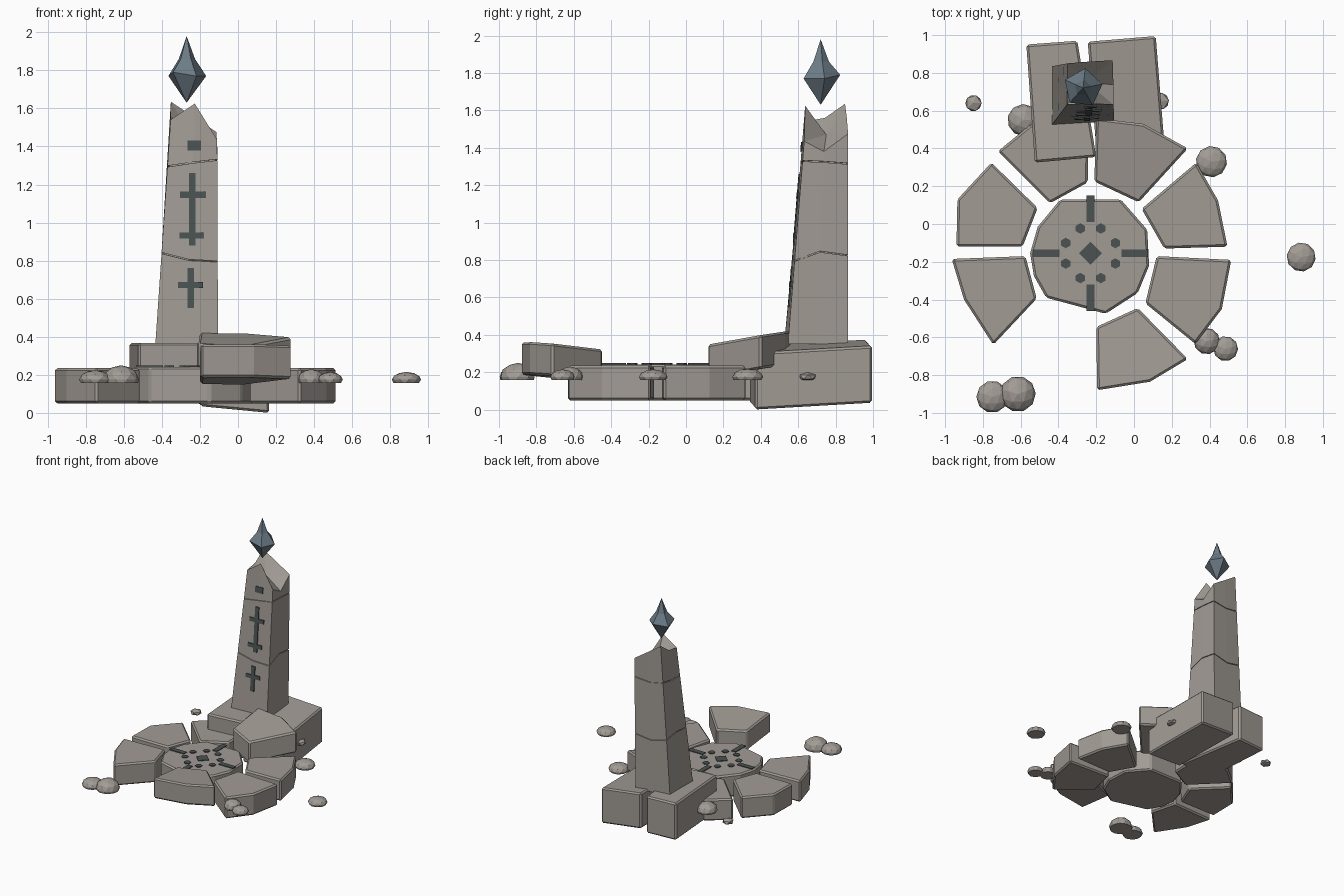
import bpy, bmesh, math
from mathutils import Vector

cube = bpy.data.objects.get("Cube")
if cube:
    bpy.data.objects.remove(cube)


def material(name, rgb):
    m = bpy.data.materials.new(name)
    m.use_nodes = True
    m.diffuse_color = (*rgb, 1)
    m.node_tree.nodes["Principled BSDF"].inputs["Base Color"].default_value = (*rgb, 1)
    return m


STONE = material("warm grey stone", (0.36, 0.33, 0.30))
RUNE = material("dark slate rune", (0.07, 0.085, 0.085))
CRYSTAL = material("blue grey crystal", (0.15, 0.20, 0.24))


def finish(name, bm, mat, bevel=0):
    bmesh.ops.recalc_face_normals(bm, faces=bm.faces)
    me = bpy.data.meshes.new(name)
    bm.to_mesh(me)
    bm.free()
    me.materials.append(mat)
    ob = bpy.data.objects.new(name, me)
    bpy.context.collection.objects.link(ob)
    if bevel:
        mod = ob.modifiers.new("worn edges", "BEVEL")
        mod.width = bevel
        mod.segments = 1
    return ob


def loft(name, rings, mat, bevel=0, apex=None):
    """Skin a stack of equal-length rings; apex points replace flat caps."""
    bm = bmesh.new()
    vs = [[bm.verts.new(p) for p in r] for r in rings]
    n = len(vs[0])
    for a, b in zip(vs, vs[1:]):
        for i in range(n):
            j = (i + 1) % n
            bm.faces.new((a[i], a[j], b[j], b[i]))
    for ring, tip in zip((vs[0], vs[-1]), apex or (None, None)):
        if tip is None:
            bm.faces.new(ring)
        else:
            t = bm.verts.new(tip)
            for i in range(n):
                bm.faces.new((ring[i], ring[(i + 1) % n], t))
    return finish(name, bm, mat, bevel)


def slab(name, pts, bottom, top, tilt=(0, 0), mat=STONE, bevel=0.012):
    """Prism over an outline; tilt is the height slope in x and y about its middle."""
    cx = sum(p[0] for p in pts) / len(pts)
    cy = sum(p[1] for p in pts) / len(pts)
    rings = [[(x, y, z + tilt[0] * (x - cx) + tilt[1] * (y - cy)) for x, y in pts]
             for z in (bottom, top)]
    return loft(name, rings, mat, bevel)


def ngon(cx, cy, r, n, turn=0):
    return [(cx + r * math.cos(turn + math.tau * i / n),
             cy + r * math.sin(turn + math.tau * i / n)) for i in range(n)]


# Round platform and its ring of slabs
slab("platform_centre", [(-.39, .13), (-.07, .13), (.07, -.03), (.08, -.22), (.02, -.365),
     (-.15, -.475), (-.465, -.39), (-.53, -.275), (-.55, -.155), (-.51, -.015)], .05, .242)
slab("ring_slab_right_back", [(-.755, .325), (-.51, .085), (-.59, -.12), (-.94, -.12),
     (-.935, .13)], .05, .235)
slab("ring_slab_right_front", [(-.965, -.185), (-.575, -.17), (-.515, -.395), (-.745, -.64),
     (-.9, -.4)], .05, .235)
slab("ring_slab_left_back", [(.33, .325), (.04, .08), (.16, -.13), (.495, -.12),
     (.445, .125)], .05, .235)
slab("ring_slab_left_front", [(.12, -.17), (.515, -.19), (.465, -.45), (.325, -.635),
     (.06, -.42)], .05, .235)
slab("ring_slab_back", [(-.72, .385), (-.55, .525), (-.24, .55), (-.245, .22),
     (-.445, .11)], .05, .235)
slab("raised_slab_front", [(-.2, -.545), (.02, -.445), (.285, -.715), (.085, -.835),
     (-.195, -.88)], .17, .345, (.02, -.1))
slab("raised_slab_back", [(-.21, .225), (.025, .115), (.285, .4), (.05, .53),
     (-.2, .56)], .21, .39, (.01, .17))

# Two heavy footing blocks
slab("footing_block_right", [(-.57, .95), (-.3, .97), (-.2, .355), (-.525, .325)], .05, .368)
slab("footing_block_left", [(-.245, .965), (.115, .995), (.165, .37), (-.195, .34)],
     .035, .34, (-.1, .05))

# Carved marks on the platform
CX, CY = -.23, -.155
for i in range(4):
    a = i * math.pi / 2
    ux, uy = math.cos(a), math.sin(a)
    bar = [(CX + ux * r - uy * w, CY + uy * r + ux * w)
           for r, w in ((.165, -.021), (.305, -.021), (.305, .021), (.165, .021))]
    slab(f"platform_bar_{i + 1}", bar, .24, .248, mat=RUNE, bevel=0)
for i in range(8):
    a = math.tau * (i + .5) / 8
    slab(f"platform_dot_{i + 1}", ngon(CX + .142 * math.cos(a), CY + .142 * math.sin(a),
         .028, 6, math.pi / 6), .24, .248, mat=RUNE, bevel=0)
slab("platform_diamond", ngon(CX, CY, .06, 4), .24, .248, mat=RUNE, bevel=0)

# Leaning pillar: eight outline points per level, front right corner first
BASE = [(-.435, .525), (-.27, .535), (-.105, .545), (-.113, .7),
        (-.122, .865), (-.28, .85), (-.432, .835), (-.432, .68)]
HEAD = [(-.35, .638), (-.228, .635), (-.11, .645), (-.108, .745),
        (-.112, .867), (-.24, .86), (-.355, .85), (-.352, .745)]
LOW, HIGH = .35, 1.6


def level(heights):
    ring = []
    for b, h, z in zip(BASE, HEAD, heights):
        p = Vector(b).lerp(Vector(h), (z - LOW) / (HIGH - LOW))
        ring.append((p.x, p.y, z))
    return ring


def shift(heights, d):
    return [z + d for z in heights]


crack_low = [.84, .803, .795, .845, .825, .80, .83, .85]
crack_high = [1.295, 1.315, 1.33, 1.325, 1.315, 1.30, 1.32, 1.30]
crown = [1.54, 1.625, 1.435, 1.38, 1.475, 1.56, 1.635, 1.56]
gap = .003
loft("pillar_lower", [level([LOW] * 8), level(shift(crack_low, -gap))], STONE)
loft("pillar_middle", [level(shift(crack_low, gap)), level(shift(crack_high, -gap))], STONE)
loft("pillar_broken_top", [level(shift(crack_high, gap)), level(crown)], STONE,
     apex=(None, (-.25, .75, 1.47)))
core = [[(-.235 + (x + .235) * .93, .73 + (y - .73) * .93, z) for x, y, z in level([h] * 8)]
        for h in (.6, 1.34)]
loft("pillar_core", core, STONE)


# Rune strokes lying on the sloped front of the pillar
def stroke(name, x0, x1, z0, z1):
    def corner(x, z, out):
        return (x, .534 + .0805 * (z - LOW) + .045 * (x + .26) - out, z)
    rect = ((x0, z0), (x1, z0), (x1, z1), (x0, z1))
    loft(name, [[corner(x, z, d) for x, z in rect] for d in (-.003, .006)], RUNE)


stroke("rune_square", -.265, -.195, 1.38, 1.43)
stroke("rune_tall_stem", -.257, -.222, .88, 1.26)
stroke("rune_upper_cross", -.305, -.172, 1.13, 1.162)
stroke("rune_middle_cross", -.308, -.182, .915, .947)
stroke("rune_short_stem", -.266, -.232, .55, .76)
stroke("rune_lower_cross", -.315, -.185, .657, .688)

# Floating crystal
KX, KY = -.27, .72
waist = [(x, y, 1.77 + .02 * (i % 2)) for i, (x, y) in enumerate(ngon(KX, KY, .105, 5, .2))]
neck = [(x, y, 1.86) for x, y in ngon(KX, KY, .045, 5, .2)]
loft("floating_crystal", [waist, neck], CRYSTAL, apex=((KX, KY, 1.63), (KX, KY, 1.98)))

# Loose rocks with flat undersides: x, y, radius, top height
rocks = [(-.85, .64, .048, .2), (-.585, .55, .085, .235), (.14, .65, .05, .2),
         (.41, .33, .083, .22), (.885, -.175, .077, .215), (.385, -.62, .07, .23),
         (.485, -.66, .066, .215), (-.75, -.915, .085, .225), (-.615, -.9, .095, .25)]
for i, (x, y, r, top) in enumerate(rocks):
    bm = bmesh.new()
    bmesh.ops.create_icosphere(bm, subdivisions=1 if r < .06 else 2, radius=r)
    for v in bm.verts:
        c, s = math.cos(i * 1.3), math.sin(i * 1.3)
        px, py, pz = v.co
        v.co = (x + c * px - s * py, y + s * px + c * py, .175 + pz / r * (top - .175))
    cut = bmesh.ops.bisect_plane(bm, geom=bm.verts[:] + bm.edges[:] + bm.faces[:],
                                 plane_co=(0, 0, .158), plane_no=(0, 0, -1), clear_outer=True)
    rim = [e for e in cut["geom_cut"] if isinstance(e, bmesh.types.BMEdge)]
    if rim:
        bmesh.ops.edgeloop_fill(bm, edges=rim)
    finish(f"loose_rock_{i + 1}", bm, STONE)
